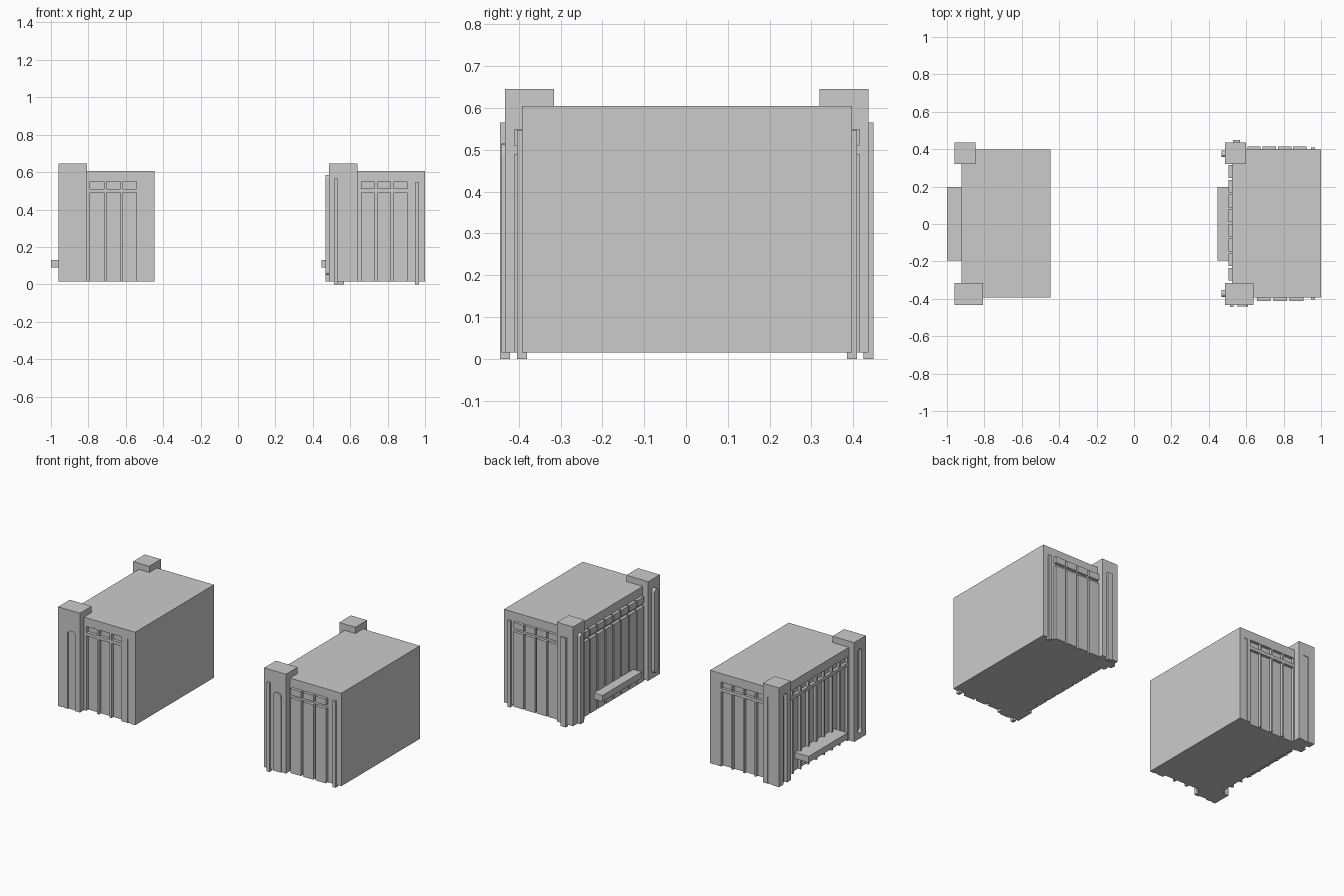
import bpy, bmesh, math

if "Cube" in bpy.data.objects:
    bpy.data.objects.remove(bpy.data.objects["Cube"])

OFFSET = -1.447          # distance from the raised-panel block to the carved block


def finish(name, bm):
    bmesh.ops.recalc_face_normals(bm, faces=bm.faces)
    me = bpy.data.meshes.new(name)
    bm.to_mesh(me)
    bm.free()
    ob = bpy.data.objects.new(name, me)
    bpy.context.collection.objects.link(ob)
    return ob


def box(name, x0, x1, y0, y1, z0, z1):
    bm = bmesh.new()
    bmesh.ops.create_cube(bm, size=1)
    for v in bm.verts:
        v.co = ((x0 + x1) / 2 + v.co.x * (x1 - x0),
                (y0 + y1) / 2 + v.co.y * (y1 - y0),
                (z0 + z1) / 2 + v.co.z * (z1 - z0))
    return finish(name, bm)


def outline(a0, a1, z0, z1, top, bottom):
    """Upright rectangle, optionally with round ends."""
    r, c = (a1 - a0) / 2, (a0 + a1) / 2
    arc = [i * math.pi / 10 for i in range(11)]
    pts = [(c + r * math.cos(t), z1 - r + r * math.sin(t)) for t in arc] if top else [(a1, z1), (a0, z1)]
    pts += [(c - r * math.cos(t), z0 + r - r * math.sin(t)) for t in arc] if bottom else [(a0, z0), (a1, z0)]
    return pts


def slab(bm, face, s, d, a0, a1, z0, z1, top=False, bottom=False):
    """Slab centred on wall surface s, reaching d to both sides of it."""
    def co(p, off):
        return (s + off, p[0], p[1]) if face == 'side' else (p[0], s + off, p[1])
    pts = outline(a0, a1, z0, z1, top, bottom)
    lo = [bm.verts.new(co(p, -d)) for p in pts]
    hi = [bm.verts.new(co(p, d)) for p in pts]
    bm.faces.new(lo)
    bm.faces.new(hi)
    n = len(pts)
    for i in range(n):
        j = (i + 1) % n
        bm.faces.new((lo[i], lo[j], hi[j], hi[i]))


def shift(ob, dx):
    for v in ob.data.vertices:
        v.co.x += dx


def details(prefix, base, strip_base, thin):
    """Wall panels, pier arches and corner strips."""
    obs = []

    def group(name, items):
        bm = bmesh.new()
        for args in items:
            slab(bm, *args)
        obs.append(finish(prefix + name, bm))

    rows = ((base, 0.49), (0.51, 0.55))
    group("front_panels", [('front', -0.392, 0.02, x, x + 0.073, a, b)
                           for x in (0.657, 0.745, 0.832) for a, b in rows])
    group("back_panels", [('back', 0.397, 0.018, x, x + 0.071, a, b)
                          for x in (0.606, 0.688, 0.77, 0.851) for a, b in rows])
    group("side_panels", [('side', 0.525, 0.019, -0.303 + 0.0785 * i, -0.235 + 0.0785 * i, a, b)
                          for i in range(8) for a, b in rows])
    group("pier_arches", [
        ('front', -0.433, 0.008, 0.553, 0.61, base, 0.515, True),
        ('side', 0.487, 0.02, -0.39, -0.352, 0.05, 0.585, True, True),
        ('side', 0.487, 0.02, 0.358, 0.392, base, 0.585, True)])
    group("corner_strips", [
        ('front', -0.433, thin, 0.513, 0.533, strip_base, 0.565),
        ('back', 0.437, thin, 0.53, 0.568, strip_base, 0.565),
        ('front', -0.392, thin, 0.947, 0.967, strip_base, 0.548),
        ('back', 0.397, thin, 0.947, 0.967, strip_base, 0.548)])
    return obs


def masses(prefix):
    # main block and the two corner piers
    return [box(prefix + "block", 0.525, 1.0, -0.392, 0.397, 0.015, 0.605),
            box(prefix + "front_pier", 0.487, 0.64, -0.433, -0.316, 0.015, 0.645),
            box(prefix + "back_pier", 0.487, 0.60, 0.32, 0.437, 0.015, 0.645)]


# block with raised panels
masses("raised_")
details("raised_", 0.015, 0.0, 0.012)
box("raised_bench", 0.447, 0.53, -0.195, 0.198, 0.09, 0.13)

# block with the same pattern carved into it
parts = masses("carved_")
cutters = details("cutter_", -0.02, -0.02, 0.004)
for ob in parts + cutters:
    shift(ob, OFFSET)
main = parts[0]
bpy.context.view_layer.objects.active = main
for op, group in (('UNION', parts[1:]), ('DIFFERENCE', cutters)):
    for other in group:
        m = main.modifiers.new("carve", 'BOOLEAN')
        m.operation = op
        m.solver = 'EXACT'
        m.object = other
        bpy.ops.object.modifier_apply(modifier=m.name)
        bpy.data.objects.remove(other)
shift(box("carved_bench", 0.447, 0.56, -0.195, 0.198, 0.09, 0.13), OFFSET)
